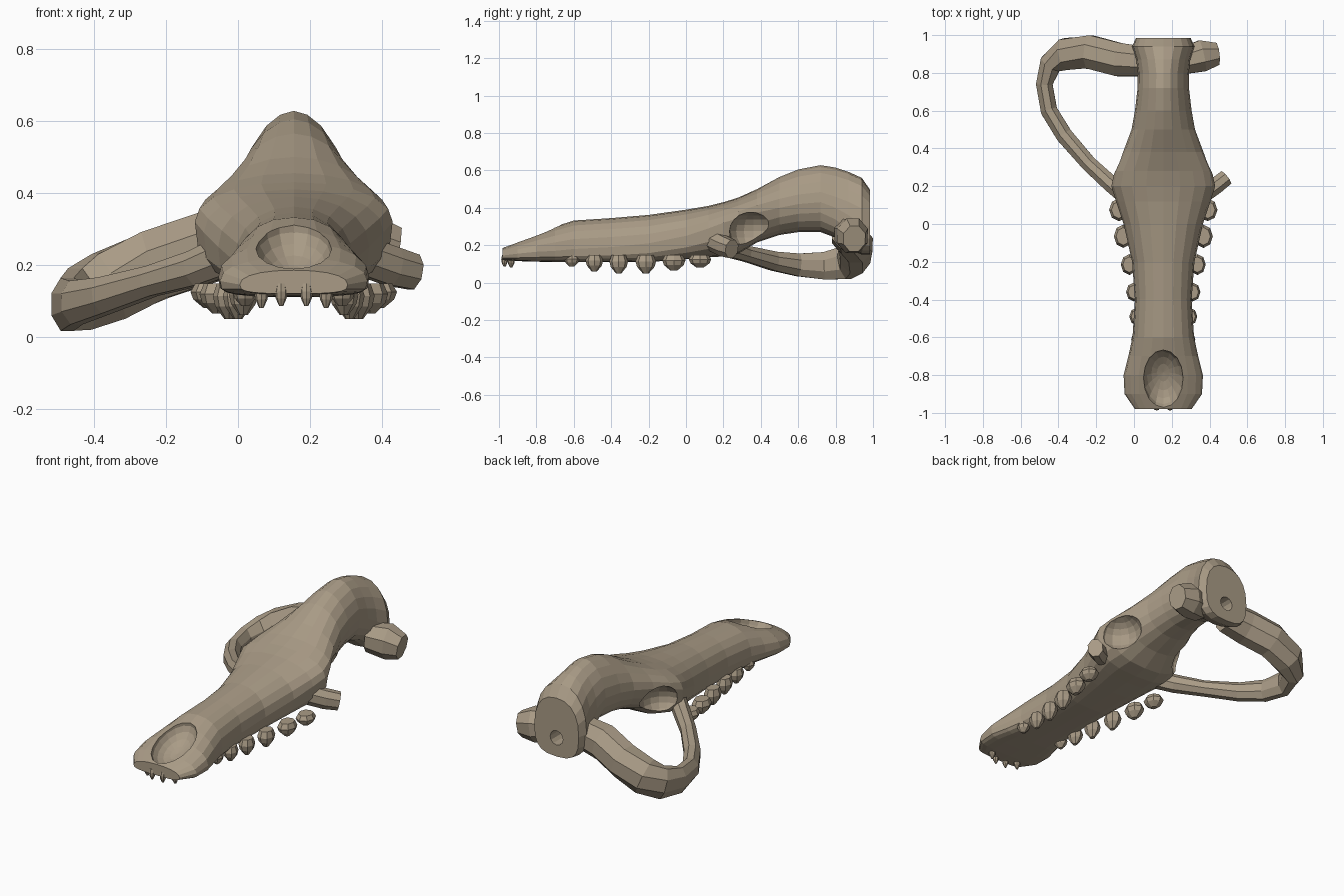
import bpy, bmesh, math
from mathutils import Vector, Matrix

CX = 0.155  # skull's own mid-line
bone = bpy.data.materials.new("bone")
bone.diffuse_color = (0.40, 0.33, 0.24, 1)


def finish(name, bm):
    bmesh.ops.recalc_face_normals(bm, faces=bm.faces)
    me = bpy.data.meshes.new(name)
    bm.to_mesh(me)
    bm.free()
    ob = bpy.data.objects.new(name, me)
    bpy.context.collection.objects.link(ob)
    me.materials.append(bone)
    return ob


def loft(name, rings):
    bm = bmesh.new()
    vs = [[bm.verts.new(p) for p in r] for r in rings]
    n = len(vs[0])
    for a, b in zip(vs, vs[1:]):
        for i in range(n):
            bm.faces.new((a[i], a[(i + 1) % n], b[(i + 1) % n], b[i]))
    bm.faces.new(vs[0])
    bm.faces.new(vs[-1])
    return finish(name, bm)


def spow(v, e):
    return math.copysign(abs(v) ** e, v) if abs(v) > 1e-6 else 0.0


def section(y, w, top, mid, bot, et, eb, n=20):
    pts = []
    for i in range(n):
        a = 2 * math.pi * i / n
        c, s = math.cos(a), math.sin(a)
        e = et if s >= 0 else eb
        h = top - mid if s >= 0 else mid - bot
        pts.append((CX + w * spow(c, e), y, mid + h * spow(s, e)))
    return pts


# Skull: y, half width, top, widest height, bottom, top and bottom roundness
stations = [
    (-0.98, 0.15, 0.185, 0.145, 0.12, 0.9, 0.6),
    (-0.90, 0.205, 0.22, 0.155, 0.115, 0.9, 0.5),
    (-0.80, 0.21, 0.262, 0.165, 0.112, 0.9, 0.5),
    (-0.70, 0.185, 0.30, 0.17, 0.11, 0.9, 0.5),
    (-0.60, 0.163, 0.332, 0.18, 0.11, 0.9, 0.5),
    (-0.40, 0.15, 0.345, 0.19, 0.11, 0.9, 0.5),
    (-0.20, 0.165, 0.362, 0.21, 0.11, 0.95, 0.55),
    (0.00, 0.21, 0.39, 0.25, 0.125, 0.95, 0.6),
    (0.12, 0.25, 0.41, 0.29, 0.135, 0.95, 0.65),
    (0.20, 0.275, 0.43, 0.32, 0.14, 0.95, 0.7),
    (0.28, 0.258, 0.455, 0.345, 0.155, 0.95, 0.75),
    (0.38, 0.213, 0.50, 0.375, 0.215, 1.0, 0.85),
    (0.50, 0.168, 0.565, 0.40, 0.255, 1.05, 0.9),
    (0.60, 0.15, 0.605, 0.42, 0.27, 1.1, 0.9),
    (0.72, 0.136, 0.628, 0.43, 0.27, 1.1, 0.9),
    (0.80, 0.135, 0.615, 0.40, 0.24, 1.1, 0.8),
    (0.87, 0.143, 0.592, 0.36, 0.18, 1.0, 0.7),
    (0.94, 0.165, 0.56, 0.31, 0.15, 0.9, 0.7),
    (0.985, 0.145, 0.495, 0.30, 0.15, 0.85, 0.7),
]
skull = loft("skull", [section(*s) for s in stations])


def carve(bm):
    cutter = finish("cutter", bm)
    cutter.hide_render = True
    mod = skull.modifiers.new("carve", 'BOOLEAN')
    mod.operation = 'DIFFERENCE'
    mod.solver = 'EXACT'
    mod.object = cutter
    bpy.context.view_layer.objects.active = skull
    bpy.ops.object.modifier_apply(modifier=mod.name)
    bpy.data.objects.remove(cutter)


def carve_ellipsoid(loc, radii, tilt=0.0):
    bm = bmesh.new()
    m = (Matrix.Translation(loc) @ Matrix.Rotation(tilt, 4, 'X')
         @ Matrix.Diagonal((*radii, 1)))
    bmesh.ops.create_uvsphere(bm, u_segments=16, v_segments=10, radius=1, matrix=m)
    carve(bm)


# Nasal opening, eye sockets, hole at the back
carve_ellipsoid((CX, -0.82, 0.255), (0.107, 0.165, 0.09), math.radians(23))
for s in (-1, 1):
    carve_ellipsoid((CX + s * 0.25, 0.36, 0.275), (0.12, 0.13, 0.105))
bm = bmesh.new()
bmesh.ops.create_cone(bm, cap_ends=True, segments=12, radius1=0.042, radius2=0.042,
                      depth=0.2, matrix=Matrix.Translation((CX, 0.985, 0.26))
                      @ Matrix.Rotation(math.pi / 2, 4, 'X'))
carve(bm)


# Faceted bars swept along a path: x, y, z, half width, half height
def bar(name, path, n=8):
    rings = []
    for i, (x, y, z, w, h) in enumerate(path):
        a = Vector(path[max(i - 1, 0)][:3])
        b = Vector(path[min(i + 1, len(path) - 1)][:3])
        t = (b - a).normalized()
        side = t.cross(Vector((0, 0, 1))).normalized()
        up = side.cross(t)
        rings.append([Vector((x, y, z))
                      + side * w * 1.06 * math.cos((k + .5) * 2 * math.pi / n)
                      + up * h * 1.06 * math.sin((k + .5) * 2 * math.pi / n)
                      for k in range(n)])
    return loft(name, rings)


bar("cheek_arch", [
    (-0.05, 0.15, 0.22, 0.045, 0.055),
    (-0.12, 0.21, 0.19, 0.045, 0.05),
    (-0.24, 0.32, 0.155, 0.042, 0.043),
    (-0.37, 0.47, 0.115, 0.045, 0.052),
    (-0.45, 0.60, 0.095, 0.045, 0.062),
    (-0.475, 0.74, 0.09, 0.045, 0.075),
    (-0.44, 0.85, 0.105, 0.06, 0.09),
    (-0.36, 0.90, 0.14, 0.085, 0.10),
    (-0.23, 0.91, 0.20, 0.09, 0.10),
    (-0.08, 0.87, 0.25, 0.09, 0.10),
    (0.06, 0.86, 0.27, 0.08, 0.09)])
bar("broken_arch_front", [(0.36, 0.15, 0.22, 0.045, 0.055),
                          (0.43, 0.20, 0.195, 0.045, 0.055),
                          (0.487, 0.245, 0.18, 0.043, 0.05)])
bar("broken_arch_back", [(0.25, 0.86, 0.26, 0.07, 0.08),
                         (0.36, 0.89, 0.25, 0.085, 0.095),
                         (0.44, 0.90, 0.235, 0.06, 0.07)])


# Teeth: neck, bulge and pointed cusp
def tooth(name, x, y, top, tip, rx, ry, n=8):
    rings = []
    for f, r in ((0, 0.75), (0.35, 1), (0.65, 0.85), (1, 0.3)):
        z = top + (tip - top) * f
        rings.append([(x + rx * r * math.cos(2 * math.pi * k / n),
                       y + ry * r * math.sin(2 * math.pi * k / n), z) for k in range(n)])
    loft(name, rings)


teeth = [  # y, offset from mid-line, tip height, x radius, y radius
    (-0.97, 0.035, 0.085, 0.018, 0.018), (-0.935, 0.09, 0.08, 0.02, 0.02),
    (-0.61, 0.135, 0.085, 0.035, 0.04), (-0.49, 0.14, 0.06, 0.04, 0.047),
    (-0.36, 0.155, 0.05, 0.042, 0.05), (-0.215, 0.18, 0.05, 0.045, 0.055),
    (-0.065, 0.212, 0.065, 0.05, 0.062), (0.075, 0.235, 0.08, 0.052, 0.06)]
for s, label in ((-1, "left"), (1, "right")):
    for i, (y, off, tip, rx, ry) in enumerate(teeth):
        tooth(f"tooth_{label}_{i + 1}", CX + s * off, y, 0.148, tip, rx, ry)
